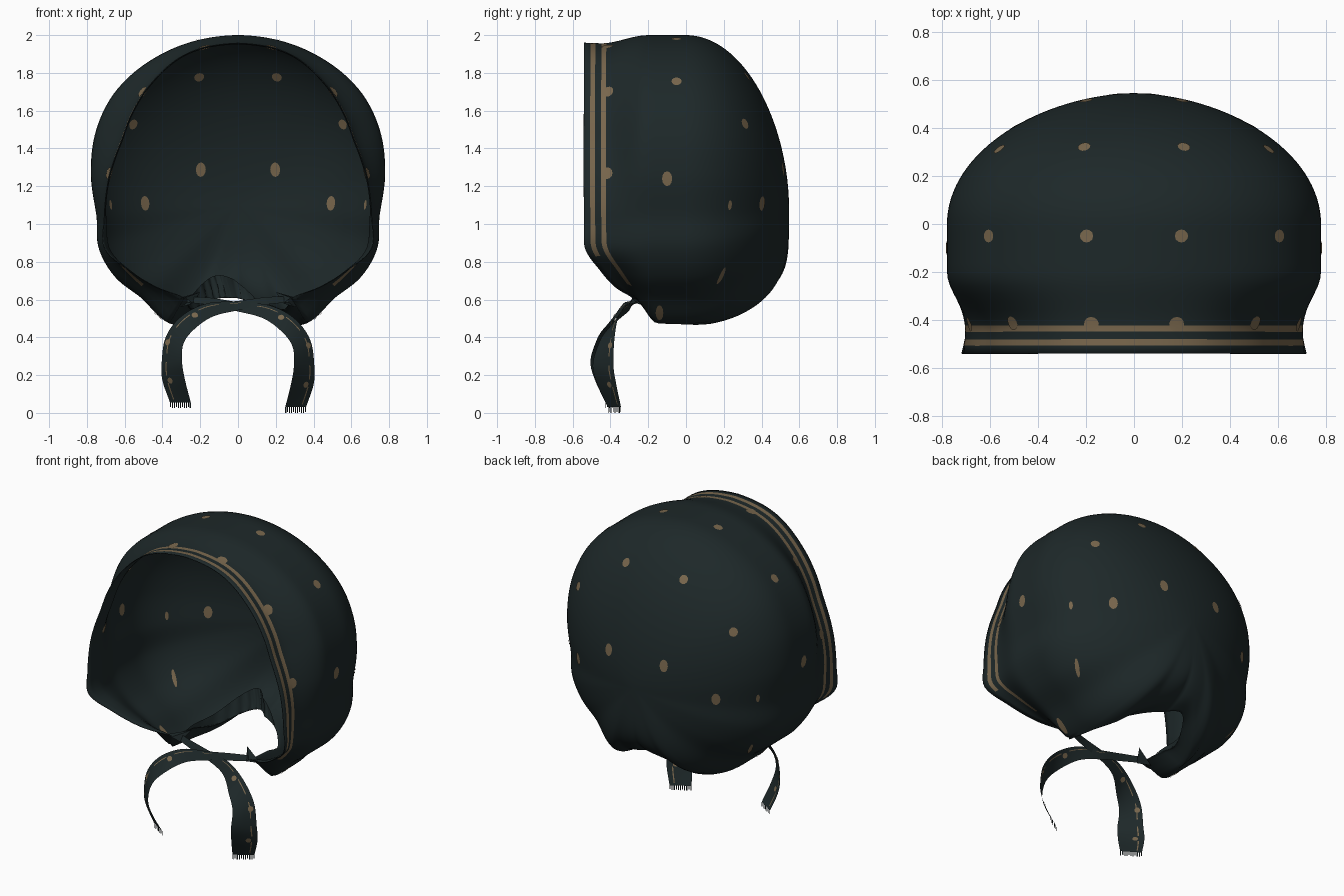
import bpy, bmesh, math
from mathutils import Vector
from mathutils.bvhtree import BVHTree

if "Cube" in bpy.data.objects:
    bpy.data.objects.remove(bpy.data.objects["Cube"])


def material(name, color):
    m = bpy.data.materials.new(name)
    m.use_nodes = True
    m.diffuse_color = color
    b = m.node_tree.nodes["Principled BSDF"]
    b.inputs["Base Color"].default_value = color
    b.inputs["Roughness"].default_value = 0.9
    return m


DARK = material("dark green cloth", (0.0125, 0.021, 0.022, 1))
TAN = material("tan print", (0.19, 0.135, 0.074, 1))


def curve(keys, t):
    """Smooth value of a table of (position, value) pairs."""
    t = min(max(t, keys[0][0]), keys[-1][0])
    n = len(keys) - 1
    i = next(k for k in range(n) if t <= keys[k + 1][0])

    def slope(k):
        a, b = keys[max(k - 1, 0)], keys[min(k + 1, n)]
        return (b[1] - a[1]) / (b[0] - a[0])
    (x0, v0), (x1, v1) = keys[i], keys[i + 1]
    h = x1 - x0
    u = (t - x0) / h
    return (v0 * (1 + 2 * u) * (1 - u) ** 2 + slope(i) * (h * u * (1 - u) ** 2)
            + v1 * (u * u * (3 - 2 * u)) + slope(i + 1) * (h * u * u * (u - 1)))


def make_object(name, bm, smooth=True):
    me = bpy.data.meshes.new(name)
    bm.to_mesh(me)
    bm.free()
    me.materials.append(DARK)
    me.materials.append(TAN)
    for p in me.polygons:
        p.use_smooth = smooth
    ob = bpy.data.objects.new(name, me)
    bpy.context.collection.objects.link(ob)
    return ob


# Hood: angle is measured from straight down, around the y axis
CENTER_Z, BACK, HOLE = 1.1, 0.545, 30
BODY = [(0, .52), (18, .615), (25, .705), (32, .725), (46, .71), (60, .755), (73, .772),
        (86, .752), (103, .80), (118, .85), (133, .885), (154, .897), (180, .90)]
RIM = [(0, .52), (18, .575), (24, .61), (30, .57), (46, .62), (60, .68), (72, .745),
       (84, .715), (98, .702), (118, .706), (130, .742), (144, .792), (161, .848), (180, .86)]
EDGE = [(30, -.28), (46, -.38), (60, -.46), (71, -.53), (76, -.54), (180, -.54)]


def edge_y(angle):
    a = abs(angle)
    if a < HOLE:                                # the neck hole reaches further back on the right
        depth = .55 + (.11 * math.sin(math.pi * a / HOLE) if angle < 0 else 0)
        return -.28 + depth * math.sqrt(1 - (a / HOLE) ** 2)
    return curve(EDGE, a)


def hood_point(angle, y):
    a = abs(angle)
    t = math.radians(angle)
    d = y - edge_y(angle)
    upper = min(max((a - HOLE) / 45, 0), 1)     # 0 at the chin, 1 along the face
    w = min(max((d - .09 * upper) / (.13 + .12 * upper), 0), 1)
    w = w * w * (3 - 2 * w)
    flare = .004 * upper + .022 * math.exp(-((a - 74) / 9) ** 2)
    hem = curve(RIM, a) - flare * min(d / .1, 1)
    r = hem * (1 - w) + curve(BODY, a) * w
    if y > 0:
        low = max(0, math.cos(t))
        r *= max(0, 1 - (y / BACK) ** 2) ** (.55 - .36 * low ** 3.5)
    return Vector((r * math.sin(t), y, CENTER_Z - r * math.cos(t)))


SEGMENTS, ROWS = 180, 46
HEM = [0, .034, .06, .092, .118]            # distances of the stripe borders
bm = bmesh.new()
rings = []
for row in range(len(HEM) + ROWS - 1):
    ring = []
    for s in range(SEGMENTS):
        angle = -180 + 360 * s / SEGMENTS
        y0 = edge_y(angle)
        if row < len(HEM):
            y = y0 + HEM[row] * (1 if abs(angle) > HOLE else .5)
        else:
            start = y0 + HEM[-1] * (1 if abs(angle) > HOLE else .5)
            t = (row - len(HEM) + 1) / ROWS
            y = start + (BACK - start) * math.sin(t * math.pi / 2)
        ring.append(bm.verts.new(hood_point(angle, y)))
    rings.append(ring)
pole = bm.verts.new((0, BACK, CENTER_Z))
for row in range(len(rings) - 1):
    for s in range(SEGMENTS):
        n = (s + 1) % SEGMENTS
        a, b = rings[row], rings[row + 1]
        f = bm.faces.new((a[s], a[n], b[n], b[s]))
        angle = abs(-180 + 360 * (s + .5) / SEGMENTS)
        f.material_index = int((row == 1 and angle > 68) or (row == 3 and angle > 50))
for s in range(SEGMENTS):
    bm.faces.new((rings[-1][s], rings[-1][(s + 1) % SEGMENTS], pole))
bmesh.ops.recalc_face_normals(bm, faces=bm.faces)
if pole.normal.y < 0:
    bmesh.ops.reverse_faces(bm, faces=bm.faces)
bm.normal_update()
hood_tree = BVHTree.FromBMesh(bm)
hood = make_object("hood", bm)
solid = hood.modifiers.new("cloth thickness", "SOLIDIFY")
solid.thickness, solid.offset = .005, -1
solid.material_offset = -1                  # stripes are printed on the outside only

# Gathered band turned inside the nape, fuller on the right
bm = bmesh.new()
prev = None
for k in range(61):
    t = k / 60
    angle = -29 + 41 * t
    p = hood_point(angle, edge_y(angle))
    fold = math.sin(math.pi * t) ** .7
    pleat = .008 * math.sin(k * 1.3) * fold
    mid = p + Vector((-.01, .02, .05)) * fold + Vector((pleat, -pleat, 0))
    top = p + Vector((-.03, .03, .12)) * fold
    line = [bm.verts.new(v) for v in (p, mid, top)]
    if prev:
        for j in range(2):
            bm.faces.new((prev[j], line[j], line[j + 1], prev[j + 1]))
    prev = line
make_object("nape_gather", bm)


def add_dot(bm, tree, spot, radius, offsets, stretch=1.0):
    """Thin round patch lying on a surface, one for each offset."""
    p, normal, _, _ = tree.find_nearest(Vector(spot))
    side = normal.cross(Vector((0, 0, 1))).normalized()
    up = side.cross(normal)
    for off in offsets:
        ring = []
        for k in range(12):
            t = k * math.tau / 12
            q = p + (side * math.cos(t) + up * math.sin(t) * stretch) * radius
            q, n, _, _ = tree.find_nearest(q)
            ring.append(bm.verts.new(q + n * off))
        mid = bm.verts.new(p + normal * off)
        for k in range(12):
            tri = (ring[k], mid, ring[(k + 1) % 12])
            f = bm.faces.new(tri if off < 0 else tri[::-1])
            f.material_index = 1


# Printed dots, seen on both faces of the cloth
BOTH = (.004, -.009)
DOTS = [(.20, .52, 1.29), (.21, .33, 1.79), (.49, .39, 1.11), (.56, .31, 1.53),
        (.20, -.05, 1.99), (.59, -.05, 1.74), (.78, -.10, 1.24)]
HEM_DOTS = [(.18, -.42, 1.95), (.52, -.42, 1.71), (.69, -.42, 1.27)]
bm = bmesh.new()
for sx in (-1, 1):
    for x, y, z in DOTS:
        add_dot(bm, hood_tree, (sx * x, y, z), .027, BOTH, 1.45 if z < 1.3 else 1.05)
    for x, y, z in HEM_DOTS:
        add_dot(bm, hood_tree, (sx * x, y, z), .032, BOTH)
    add_dot(bm, hood_tree, (sx * .68, .23, 1.10), .012, BOTH, 2.2)
    add_dot(bm, hood_tree, (sx * .60, .19, .72), .013, BOTH, 4.5)
    add_dot(bm, hood_tree, (sx * .42, -.14, .55), .020, BOTH, 2.8)
make_object("printed_dots", bm)

# Crossed ties: centre line and half-width vector at each step
PATH = [(-.27, -.24, .60), (-.15, -.28, .59), (0, -.30, .562), (.15, -.34, .535),
        (.265, -.40, .465), (.335, -.43, .37), (.35, -.445, .25), (.34, -.425, .15),
        (.305, -.385, .03)]
HALF = [(0, .01, .015), (0, .01, .02), (.005, .01, .024), (.015, .015, .035),
        (.03, .035, .038), (.046, .045, .02), (.054, .055, .0), (.06, .05, 0),
        (.055, .035, 0)]
ACROSS = [-1, -.5, 0, .5, .6, 1]
STEPS = 64
path = [(i, Vector(p)) for i, p in enumerate(PATH)]
half = [(i, Vector(h)) for i, h in enumerate(HALF)]


def tie_point(sx, t, u, lift):
    p = curve(path, t) + curve(half, t) * u
    p.z += lift * t / (len(PATH) - 1)
    p.y += .006 * sx                       # keeps the two ties apart where they cross
    return Vector((p.x * sx, p.y, p.z))


for sx, label, lift in ((1, "left", 0), (-1, "right", .025)):
    bm = bmesh.new()
    grid = [[bm.verts.new(tie_point(sx, (len(PATH) - 1) * i / STEPS, u, lift))
             for u in ACROSS] for i in range(STEPS + 1)]
    for i in range(STEPS):
        for j in range(len(ACROSS) - 1):
            quad = (grid[i][j], grid[i][j + 1], grid[i + 1][j + 1], grid[i + 1][j])
            f = bm.faces.new(quad[::sx])
            f.material_index = int(j == 3 and i > 14 and i % 9 > 2)
    bm.normal_update()
    tree = BVHTree.FromBMesh(bm)
    for t, u in ((3.6, .2), (5.2, .6), (7, .3)):
        add_dot(bm, tree, tie_point(sx, t, u, lift), .017, (.003, -.003))
    make_object(label + "_tie", bm)

    # Fringe of short threads at the tie end
    bm = bmesh.new()
    for k in range(11):
        u = -.95 + 1.9 * k / 10
        a = tie_point(sx, len(PATH) - 1, u - .05, lift)
        b = tie_point(sx, len(PATH) - 1, u + .05, lift)
        drop = Vector((0, 0, -.03 + .006 * (k % 3 == 1)))
        bm.faces.new([bm.verts.new(v) for v in (a, b, b + drop, a + drop)])
    make_object(label + "_fringe", bm, False)

    # Pinched cloth tuck where the tie is knotted to the hood
    bm = bmesh.new()
    tip = bm.verts.new((sx * .20, -.19, .64))
    base = [bm.verts.new((sx * x, y, z)) for x, y, z in
            ((.24, -.26, .58), (.30, -.20, .56), (.34, -.26, .60), (.28, -.29, .61))]
    for k in range(4):
        bm.faces.new((base[k], base[(k + 1) % 4], tip))
    bmesh.ops.recalc_face_normals(bm, faces=bm.faces)
    make_object(label + "_tuck", bm, False)
